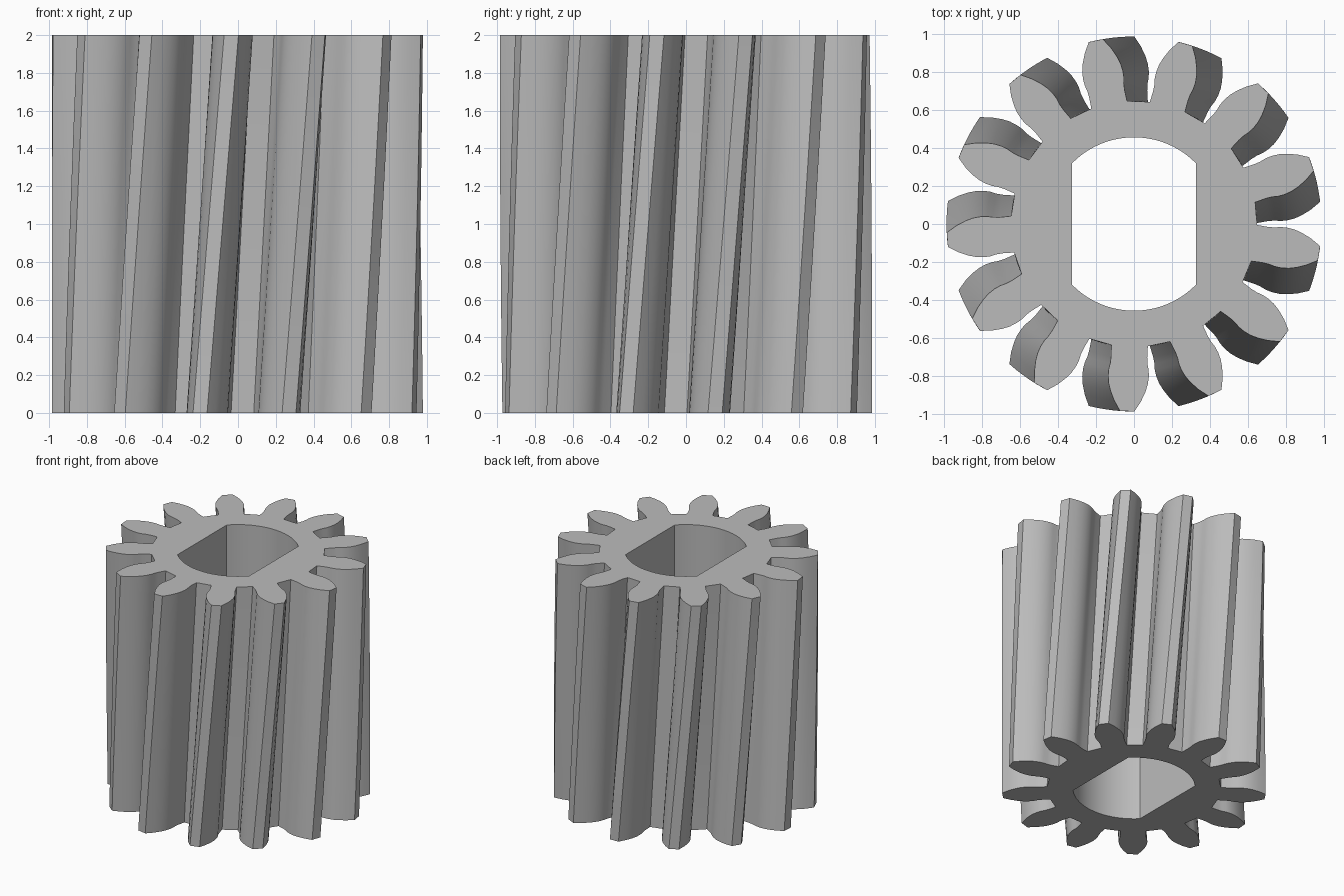
import bpy, bmesh, math

cube = bpy.data.objects.get("Cube")
if cube:
    bpy.data.objects.remove(cube, do_unlink=True)

TEETH = 13
HEIGHT = 2.0
TWIST = math.radians(9.7)      # total rotation from bottom to top
LAYERS = 12
BORE_RADIUS, BORE_FLAT = 0.456, 0.326

# Half tooth: (radius, half width), root to tip
FLANK = [(0.64, 0.096), (0.70, 0.095), (0.735, 0.098), (0.765, 0.105), (0.80, 0.107),
         (0.84, 0.103), (0.88, 0.092), (0.93, 0.071), (0.985, 0.038)]

steel = bpy.data.materials.new("plain_grey")
steel.use_nodes = True
grey = (0.5, 0.5, 0.5, 1.0)
steel.diffuse_color = grey
steel.node_tree.nodes["Principled BSDF"].inputs["Base Color"].default_value = grey


def gear_outline():
    """Points of the toothed outline, anticlockwise."""
    tooth = [(r, -w) for r, w in FLANK] + [(r, w) for r, w in reversed(FLANK)]
    points = []
    for i in range(TEETH):
        a = math.pi + i * math.tau / TEETH
        c, s = math.cos(a), math.sin(a)
        points += [(x * c - y * s, x * s + y * c) for x, y in tooth]
    return points


def bore_outline(steps=24):
    """Round bore with two flat sides."""
    start = math.acos(BORE_FLAT / BORE_RADIUS)
    points = []
    for base in (0, math.pi):
        for k in range(steps + 1):
            a = base + start + (math.pi - 2 * start) * k / steps
            points.append((BORE_RADIUS * math.cos(a), BORE_RADIUS * math.sin(a)))
    return points


def wall(bm, outline, layers, twist):
    """Sweep an outline upward with twist; return the bottom and top rings."""
    rings = []
    for k in range(layers + 1):
        t = k / layers
        a = twist * (t - 0.5)
        c, s = math.cos(a), math.sin(a)
        rings.append([bm.verts.new((x * c - y * s, x * s + y * c, HEIGHT * t))
                      for x, y in outline])
    n = len(outline)
    for low, high in zip(rings, rings[1:]):
        for i in range(n):
            j = (i + 1) % n
            bm.faces.new((low[i], low[j], high[j], high[i]))
    return rings[0], rings[-1]


bm = bmesh.new()
outer = wall(bm, gear_outline(), LAYERS, TWIST)
inner = wall(bm, bore_outline(), 1, 0.0)

# End faces between the teeth and the bore
for ring_a, ring_b in zip(outer, inner):
    edges = [bm.edges.get((ring[i - 1], ring[i]))
             for ring in (ring_a, ring_b) for i in range(len(ring))]
    bmesh.ops.triangle_fill(bm, use_beauty=True, use_dissolve=False, edges=edges)
bmesh.ops.recalc_face_normals(bm, faces=bm.faces)

mesh = bpy.data.meshes.new("helical_gear")
bm.to_mesh(mesh)
bm.free()
mesh.materials.append(steel)
gear = bpy.data.objects.new("helical_gear", mesh)
bpy.context.collection.objects.link(gear)

bpy.ops.object.select_all(action='DESELECT')
gear.select_set(True)
bpy.context.view_layer.objects.active = gear
bpy.ops.object.shade_smooth_by_angle(angle=math.radians(30))
